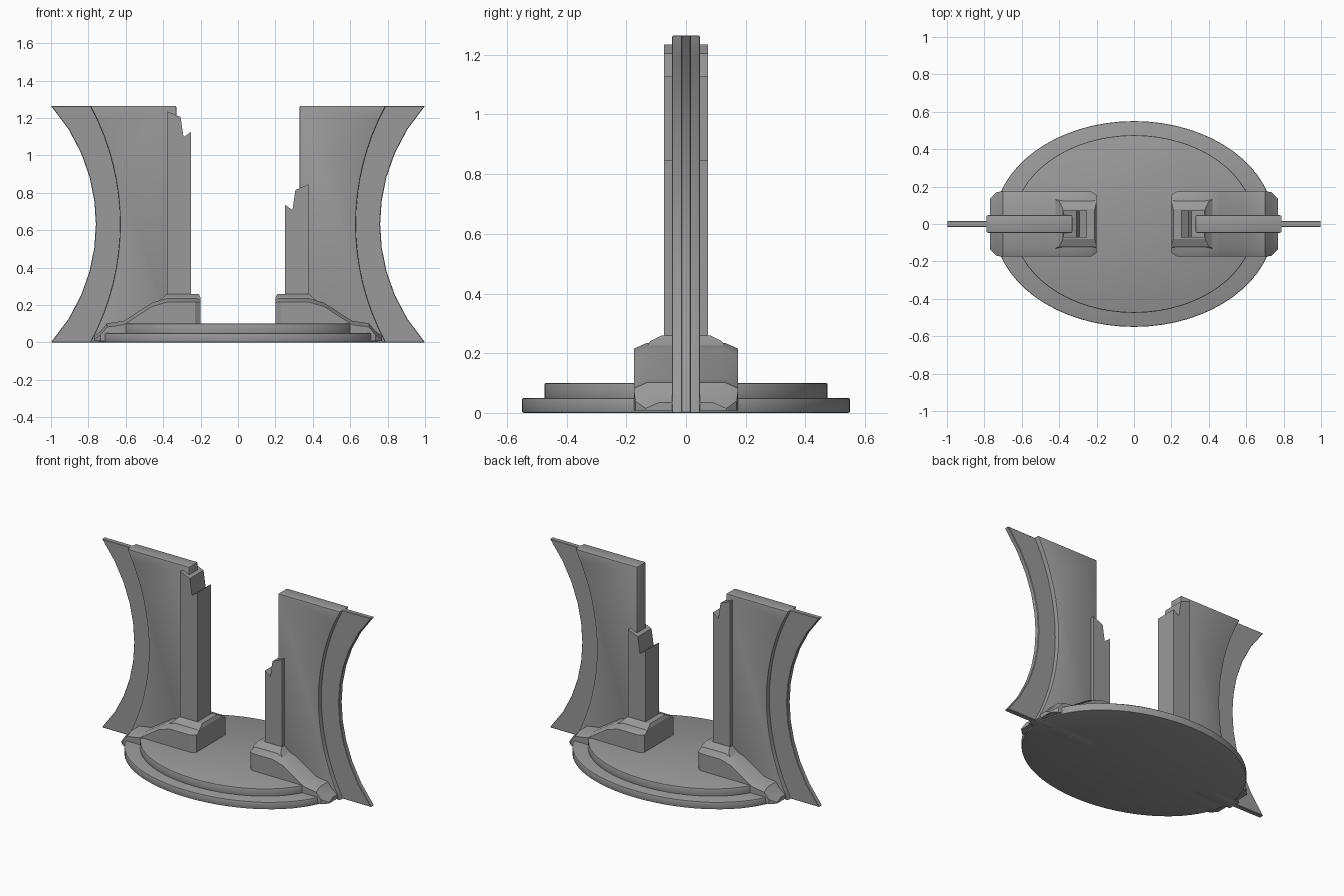
import bpy
import bmesh
from math import sqrt, radians
from mathutils import Matrix

cube = bpy.data.objects.get("Cube")
if cube:
    bpy.data.objects.remove(cube, do_unlink=True)

stone = bpy.data.materials.new("stone grey")
stone.use_nodes = True
GREY = (0.32, 0.32, 0.32, 1)
stone.diffuse_color = GREY
stone.node_tree.nodes["Principled BSDF"].inputs["Base Color"].default_value = GREY

HEIGHT = 1.265


def finish(name, bm, bevel=0.0, segments=2):
    """Clean up, round the sharp edges and turn the mesh into an object."""
    bmesh.ops.recalc_face_normals(bm, faces=bm.faces)
    if bevel:
        sharp = [e for e in bm.edges if e.calc_face_angle(0) > radians(50)]
        bmesh.ops.bevel(bm, geom=sharp, offset=bevel, segments=segments,
                        profile=0.5, affect='EDGES')
    mesh = bpy.data.meshes.new(name)
    bm.to_mesh(mesh)
    bm.free()
    mesh.materials.append(stone)
    obj = bpy.data.objects.new(name, mesh)
    bpy.context.collection.objects.link(obj)
    bpy.ops.object.select_all(action='DESELECT')
    obj.select_set(True)
    bpy.context.view_layer.objects.active = obj
    bpy.ops.object.shade_smooth_by_angle(angle=radians(25))
    return obj


def loft(rings):
    """Join closed rings of points into a capped solid."""
    bm = bmesh.new()
    rows = [[bm.verts.new(p) for p in ring] for ring in rings]
    count = len(rows[0])
    for a, b in zip(rows, rows[1:]):
        for i in range(count):
            j = (i + 1) % count
            bm.faces.new((a[i], a[j], b[j], b[i]))
    bm.faces.new(rows[0])
    bm.faces.new(rows[-1])
    return bm


def slab(profile, half, side):
    """Extrude an (x, z) profile to a thickness of twice half."""
    return loft([[(side * x, y, z) for x, z in profile] for y in (-half, half)])


def arc(end_x, mid_x, steps):
    """Circular arc bowed inward, from the ground to the full height."""
    h, sag = HEIGHT / 2, end_x - mid_x
    r = (h * h + sag * sag) / (2 * sag)
    heights = [HEIGHT * i / steps for i in range(steps + 1)]
    return [(mid_x + r - sqrt(r * r - (z - h) ** 2), z) for z in heights]


def disc(name, rx, ry, z0, z1):
    bm = bmesh.new()
    bmesh.ops.create_cone(bm, cap_ends=True, segments=64, radius1=1, radius2=1, depth=1)
    bmesh.ops.transform(bm, verts=bm.verts, matrix=Matrix.Translation((0, 0, (z0 + z1) / 2))
                        @ Matrix.Diagonal((rx, ry, z1 - z0, 1)))
    finish(name, bm, 0.006)


# Two-step oval base
disc("base_lower", 0.75, 0.55, 0, 0.05)
disc("base_upper", 0.645, 0.475, 0.04, 0.10)

# Foot stations: x, half width, top height
FOOT = [(0.20, 0.155, 0.235), (0.23, 0.175, 0.235), (0.38, 0.175, 0.235),
        (0.46, 0.175, 0.212), (0.61, 0.175, 0.115), (0.70, 0.175, 0.102),
        (0.735, 0.17, 0.06), (0.77, 0.135, 0.035)]

for label, side, pillar_top in (("left", 1, 0.845), ("right", -1, 1.235)):
    # Upright panel with a bowed outer edge
    panel = [(0.33, HEIGHT), (0.33, 0)] + arc(0.79, 0.63, 16)
    finish(label + "_panel", slab(panel, 0.047, side), 0.006)

    # Thin fin along the outer edge
    fin = [(0.55, HEIGHT - 0.003), (0.55, 0)] + arc(1.0, 0.76, 10)
    finish(label + "_fin", slab(fin, 0.016, side), 0.003, 1)

    # Pillar with a jagged broken top
    t = pillar_top
    pillar = [(0.25, 0.2), (0.378, 0.2), (0.378, t), (0.307, t - 0.03),
              (0.291, t - 0.138), (0.25, t - 0.108)]
    finish(label + "_pillar", slab(pillar, 0.073, side))

    # Sloping foot with chamfered upper edges
    rings = []
    for x, w, z in FOOT:
        low = z - 0.02
        rings.append([(side * x, y, h) for y, h in (
            (-w, 0.008), (-w, low), (0.045 - w, z), (w - 0.045, z), (w, low), (w, 0.008))])
    finish(label + "_foot", loft(rings))

    # Tapered collar around the pillar
    collar = []
    for z, x0, x1, w in ((0.225, 0.20, 0.42, 0.13), (0.24, 0.20, 0.40, 0.12),
                         (0.26, 0.21, 0.38, 0.08)):
        collar.append([(side * x, y, z) for x, y in ((x0, -w), (x1, -w), (x1, w), (x0, w))])
    finish(label + "_collar", loft(collar))
